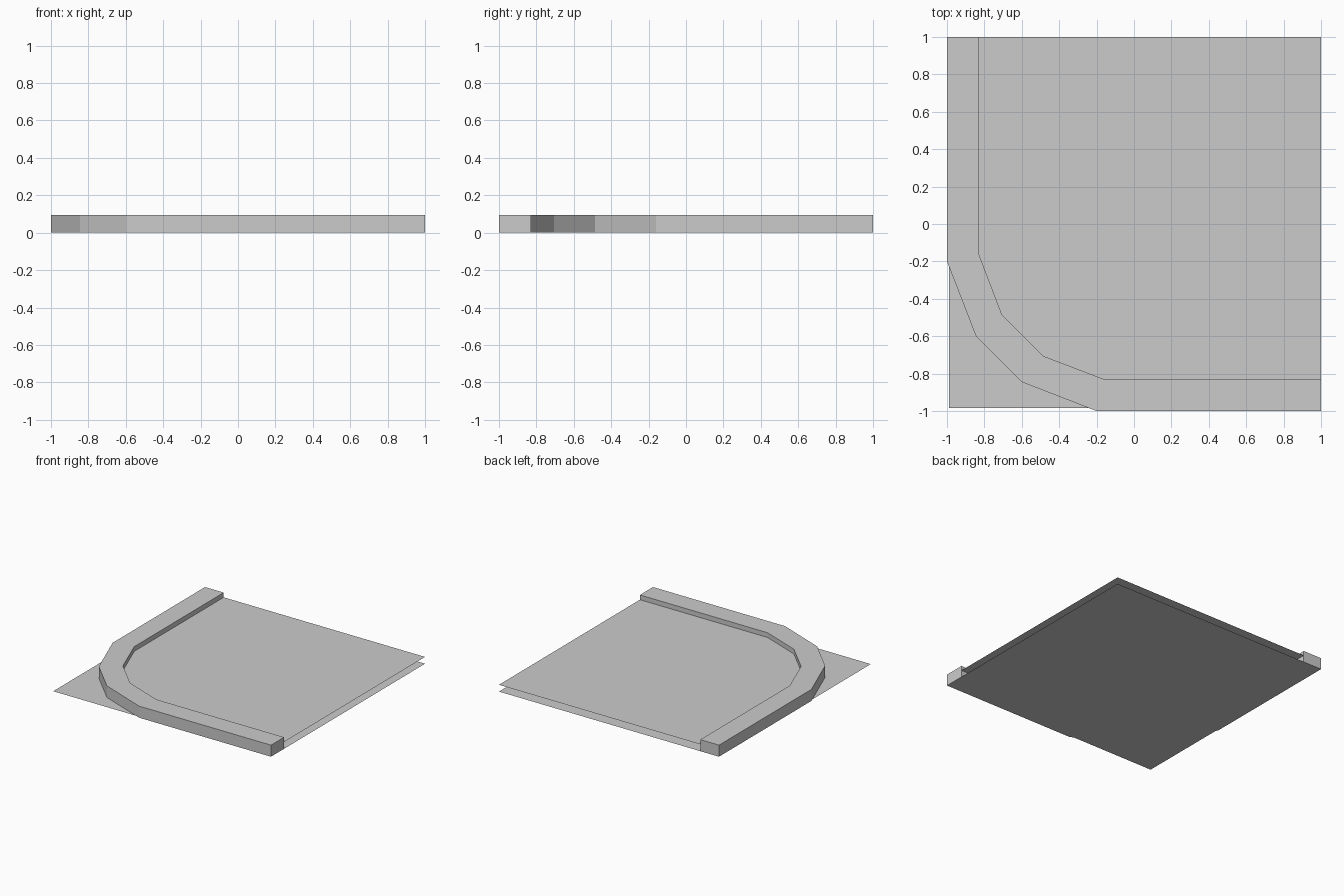
import bpy
import bmesh
from mathutils import Vector

if "Cube" in bpy.data.objects:
    bpy.data.objects.remove(bpy.data.objects["Cube"])

concrete = bpy.data.materials.new("concrete_grey")
concrete.use_nodes = True
GREY = (0.6, 0.6, 0.6, 1)
concrete.diffuse_color = GREY
concrete.node_tree.nodes["Principled BSDF"].inputs["Base Color"].default_value = GREY

HEIGHT = 0.095
FLOOR_Z = 0.056


def slab(name, outline, z, height=0):
    """Flat outline at z, extruded upwards when a height is given."""
    bm = bmesh.new()
    face = bm.faces.new([bm.verts.new((x, y, z)) for x, y in outline])
    if height:
        top = bmesh.ops.extrude_face_region(bm, geom=[face], use_keep_orig=True)
        verts = [v for v in top["geom"] if isinstance(v, bmesh.types.BMVert)]
        bmesh.ops.translate(bm, verts=verts, vec=Vector((0, 0, height)))
        bmesh.ops.recalc_face_normals(bm, faces=bm.faces)
    mesh = bpy.data.meshes.new(name)
    bm.to_mesh(mesh)
    bm.free()
    mesh.materials.append(concrete)
    obj = bpy.data.objects.new(name, mesh)
    bpy.context.collection.objects.link(obj)


def mirrored(half):
    """Complete a bend that is symmetric about the x = y diagonal."""
    return half + [(y, x) for x, y in reversed(half)]


# Curb edges, running from the back end round the corner to the other end
outer = mirrored([(-1, 1), (-1, -0.2), (-0.845, -0.6)])
inner = mirrored([(-0.83, 1), (-0.83, -0.16), (-0.705, -0.487)])

# Raised corner curb
slab("curb", outer + inner[::-1], 0, HEIGHT)

# Pavement sheet inside the curb
slab("pavement", inner + [(1, 1)], FLOOR_Z)

# Road sheet under everything
slab("road", [(-0.99, -0.985), (1, -0.985), (1, 1), (-0.99, 1)], 0)
